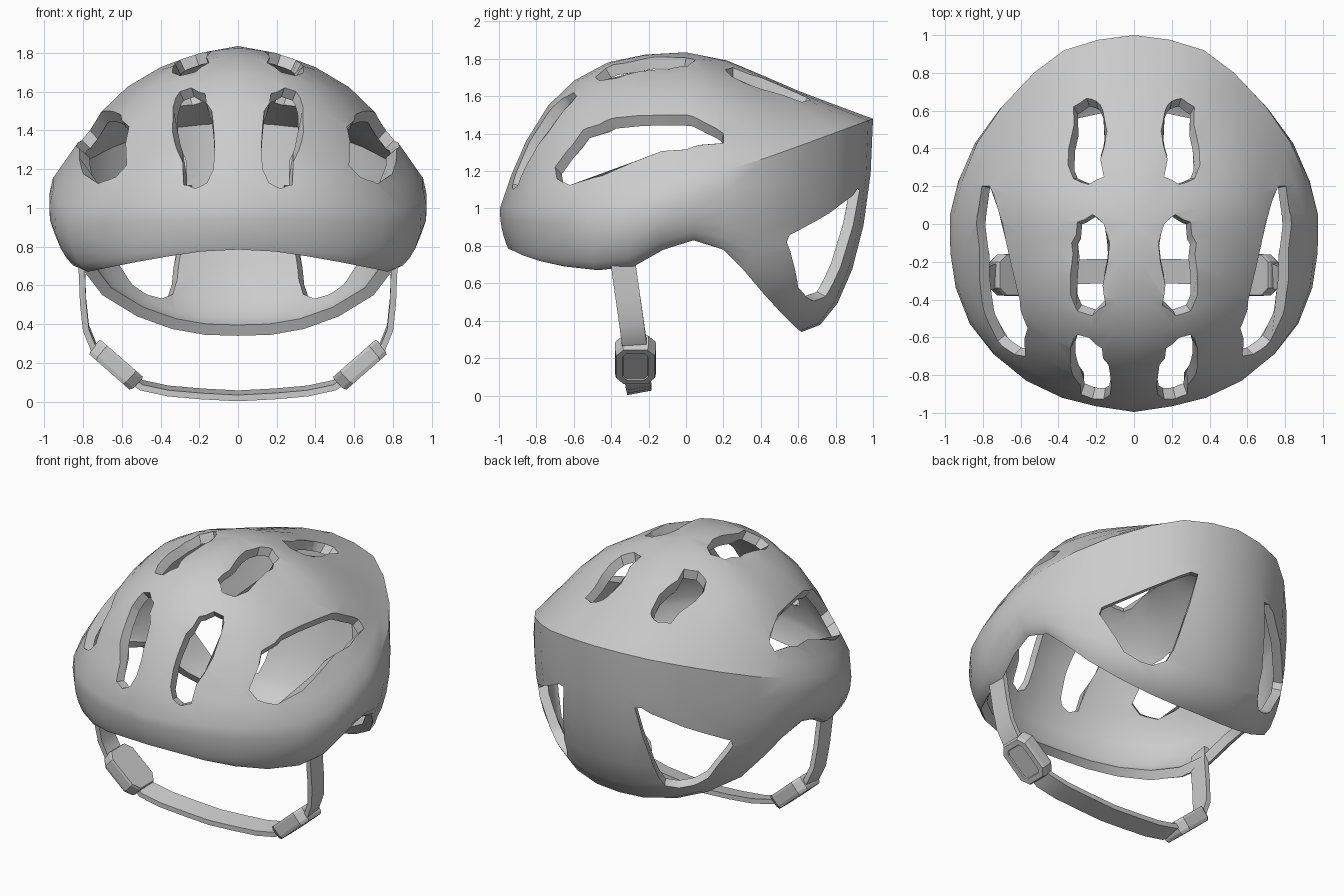
import bpy, bmesh, math
from mathutils import Vector
from mathutils.bvhtree import BVHTree

if "Cube" in bpy.data.objects:
    bpy.data.objects.remove(bpy.data.objects["Cube"])

grey = bpy.data.materials.new("matte grey")
grey.diffuse_color = (0.6, 0.6, 0.6, 1)
grey.use_nodes = True
grey.node_tree.nodes["Principled BSDF"].inputs["Base Color"].default_value = grey.diffuse_color


def make_object(name, bm):
    bmesh.ops.recalc_face_normals(bm, faces=bm.faces)
    me = bpy.data.meshes.new(name)
    bm.to_mesh(me)
    bm.free()
    me.materials.append(grey)
    ob = bpy.data.objects.new(name, me)
    bpy.context.collection.objects.link(ob)
    return ob


def activate(ob):
    bpy.ops.object.select_all(action='DESELECT')
    ob.select_set(True)
    bpy.context.view_layer.objects.active = ob


def apply_mod(ob, kind, **settings):
    activate(ob)
    mod = ob.modifiers.new(kind, kind)
    for key, value in settings.items():
        setattr(mod, key, value)
    bpy.ops.object.modifier_apply(modifier=mod.name)


def smooth(ob, degrees):
    activate(ob)
    bpy.ops.object.shade_smooth_by_angle(angle=math.radians(degrees))


# Helmet stations from front to back: seam x, y and rim x, y, z
STATIONS = [
    (0, -.995, 0, -.95, .785), (.2, -.965, .19, -.925, .775), (.38, -.92, .36, -.875, .75),
    (.57, -.83, .53, -.785, .72), (.74, -.69, .68, -.65, .69), (.86, -.53, .775, -.47, .67),
    (.93, -.34, .82, -.28, .69), (.955, -.15, .855, -.12, .78), (.955, .05, .875, .04, .83),
    (.91, .23, .86, .2, .78), (.83, .43, .8, .3, .68), (.70, .62, .70, .41, .55),
    (.53, .80, .52, .51, .44), (.37, .92, .34, .575, .375), (.19, .975, .17, .61, .345),
    (0, 1, 0, .62, .34)]
# Dome height fractions at each radius fraction
RADIUS = (.94, .86, .74, .6, .42, .22)
FRONT = (.21, .43, .66, .82, .935, .985)
SIDE = (.12, .28, .5, .69, .84, .945)
BACK = (.06, .145, .27, .42, .64, .875)
TOP = 1.835


def seam_z(y):
    if y < -.45:
        return 1.0
    return 1.0 + (y + .45) * .308 if y < .46 else 1.28 + (y - .46) * .37


def meridian(sx, sy, rx, ry, rz):
    sz = seam_z(sy)
    c = sy / math.hypot(sx, sy)
    pts = []
    for k in range(6, 0, -1):                       # band, rim to seam
        phi = math.radians(15 * k)
        t = math.sin(phi)
        w = 1 if c > 0 else max(0, 1 - c * c)
        f = w * (1 - math.cos(phi)) + (1 - w) * t ** 2.2
        bulge = .03 * max(0, 1 - 1.5 * c * c) * math.sin(math.pi * t)
        pts.append((sx + (rx - sx) * f + bulge, sy + (ry - sy) * f, sz + (rz - sz) * t))
    pts.append((sx, sy, sz))
    ends = FRONT if c < 0 else BACK                 # dome, seam to crown
    for r, hs, he in zip(RADIUS, SIDE, ends):
        h = hs + (he - hs) * c * c
        pts.append((sx * r, sy * r, sz + (TOP - sz) * h))
    return pts


# Shell surface
half = [meridian(*s) for s in STATIONS]
loops = half + [[(-x, y, z) for x, y, z in m] for m in half[-2:0:-1]]
bm = bmesh.new()
grid = [[bm.verts.new(p) for p in m] for m in loops]
crown = bm.verts.new((0, 0, TOP))
for a, b in zip(grid, grid[1:] + grid[:1]):
    for i in range(len(a) - 1):
        bm.faces.new((a[i], b[i], b[i + 1], a[i + 1]))
    bm.faces.new((a[-1], b[-1], crown))
bmesh.ops.recalc_face_normals(bm, faces=bm.faces)
surface = BVHTree.FromBMesh(bm)
shell = make_object("helmet_shell", bm)
apply_mod(shell, 'SOLIDIFY', thickness=.06, offset=-1, use_even_offset=True)

# Vent outlines, each cast onto the shell along one direction, with a cut tilt
VENTS = [
    ((0, -1, 0), (0, 0, 0), [(x, 0, z) for x, z in (
        (.16, 1.13), (.22, 1.1), (.28, 1.12), (.315, 1.3), (.335, 1.52), (.30, 1.6),
        (.24, 1.62), (.17, 1.59), (.135, 1.5), (.12, 1.3))]),
    ((0, 0, 1), (0, 0, 0), [(x, y, 0) for x, y in (
        (.16, 0), (.22, .05), (.3, .01), (.33, -.1), (.335, -.26), (.30, -.46),
        (.22, -.485), (.15, -.43), (.14, -.2))]),
    ((0, 0, 1), (0, 0, 0), [(x, y, 0) for x, y in (
        (.2, .65), (.25, .665), (.32, .62), (.345, .4), (.32, .24), (.24, .21),
        (.16, .25), (.155, .42), (.165, .6))]),
    ((1, 0, 0), (0, 0, .25), [(0, y, z) for y, z in (
        (-.7, 1.22), (-.55, 1.42), (-.4, 1.48), (-.1, 1.5), (.08, 1.47), (.2, 1.4),
        (.2, 1.35), (0, 1.315), (-.25, 1.26), (-.62, 1.125), (-.69, 1.16))]),
    ((.6, .8, 0), (0, 0, 0), [
        (.26, .92, 1.1), (.29, .89, 1.105), (.735, .57, .86), (.745, .56, .82),
        (.62, .65, .58), (.53, .69, .525), (.46, .73, .505), (.39, .78, .53),
        (.36, .81, .6)]),
]
bm = bmesh.new()
for ray, tilt, outline in VENTS:
    ray = Vector(ray).normalized()
    hits = [surface.ray_cast(Vector(p) + ray * 3, -ray) for p in outline]
    hits = [h for h in hits if h[0] is not None]
    n = (sum((h[1] for h in hits), Vector()).normalized() + Vector(tilt)).normalized()
    mid = sum((h[0] for h in hits), Vector()) / len(hits)
    taper = .12 if ray.y > .5 else .4
    rows = []
    for depth in (.3, -.15):
        row = []
        for h in hits:
            out = h[0] - mid
            out = (out - n * out.dot(n)).normalized()
            row.append(h[0] + n * depth + out * depth * taper)
        rows.append(row)
    for side in (1, -1):
        flip = Vector((side, 1, 1))
        outer, inner = [[bm.verts.new(p * flip) for p in row] for row in rows]
        bm.faces.new(outer)
        bm.faces.new(inner[::-1])
        for i in range(len(hits)):
            j = (i + 1) % len(hits)
            bm.faces.new((outer[i], inner[i], inner[j], outer[j]))
bmesh.ops.triangulate(bm, faces=[f for f in bm.faces if len(f.verts) > 4])
cutter = make_object("vent_cutter", bm)
cutter.hide_render = True
apply_mod(shell, 'BOOLEAN', object=cutter, operation='DIFFERENCE', solver='EXACT',
          use_self=True)
bpy.data.objects.remove(cutter)
smooth(shell, 35)

# Chin strap ribbon
path = [(.815, -.345, .8), (.805, -.33, .66), (.80, -.31, .52), (.785, -.29, .38),
        (.74, -.275, .27), (.63, -.265, .18), (.5, -.26, .085), (.36, -.255, .055),
        (.19, -.25, .04), (0, -.25, .03)]
path = [Vector(p) for p in path]
path += [Vector((-p.x, p.y, p.z)) for p in path[-2::-1]]
bm = bmesh.new()
rings = []
for i, p in enumerate(path):
    d = path[min(i + 1, len(path) - 1)] - path[max(i - 1, 0)]
    n = Vector((-d.z, 0, d.x)).normalized() * .016
    w = Vector((0, .065, .012))
    rings.append([bm.verts.new(p + a * n + b * w)
                  for a, b in ((1, 1), (1, -1), (-1, -1), (-1, 1))])
for a, b in zip(rings, rings[1:]):
    for i in range(4):
        bm.faces.new((a[i], a[i - 1], b[i - 1], b[i]))
bm.faces.new(rings[0])
bm.faces.new(rings[-1])
smooth(make_object("chin_strap", bm), 32)

# Buckles: chamfered blocks with a recessed outer panel
u = Vector((.753, 0, .658))
v = Vector((0, 1, 0))
n = Vector((.658, 0, -.753))
shape = [(-.15, -.07), (-.10, -.11), (.10, -.11), (.15, -.07),
         (.15, .07), (.10, .11), (-.10, .11), (-.15, .07)]
for name, side in (("right_buckle", 1), ("left_buckle", -1)):
    bm = bmesh.new()
    rings = []
    for depth, scale in ((-.045, .97), (-.03, 1), (.03, .98), (.05, .92)):
        rings.append([bm.verts.new((Vector((.63, -.27, .19)) + u * a * scale
                                    + v * b * scale + n * depth) * Vector((side, 1, 1)))
                      for a, b in shape])
    for a, b in zip(rings, rings[1:]):
        for i in range(8):
            bm.faces.new((a[i], a[i - 1], b[i - 1], b[i]))
    bm.faces.new(rings[0])
    panel = bm.faces.new(rings[-1])
    bmesh.ops.recalc_face_normals(bm, faces=bm.faces)
    bmesh.ops.inset_region(bm, faces=[panel], thickness=.035)
    bmesh.ops.inset_region(bm, faces=[panel], thickness=.004, depth=-.008)
    make_object(name, bm)
